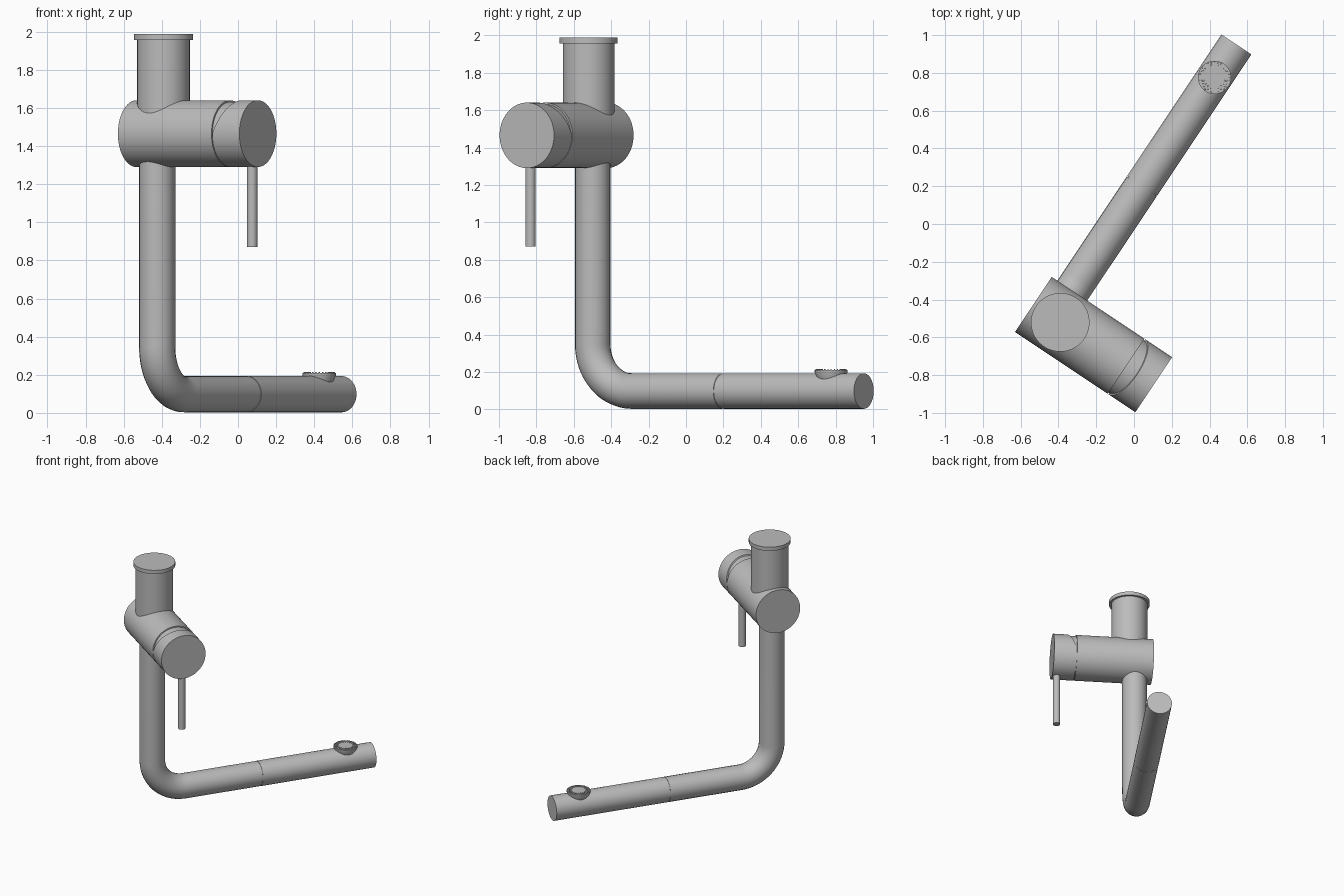
import bpy, bmesh, math
from mathutils import Vector

cube = bpy.data.objects.get("Cube")
if cube:
    bpy.data.objects.remove(cube)

metal = bpy.data.materials.new("brushed grey metal")
metal.use_nodes = True
grey = (0.5, 0.5, 0.5, 1)
metal.diffuse_color = grey
metal.node_tree.nodes["Principled BSDF"].inputs["Base Color"].default_value = grey

# Plan directions: U runs along the valve body, V along the spout
U = Vector((0.832, -0.555, 0))
V = Vector((0.555, 0.832, 0))
UP = Vector((0, 0, 1))
AXIS_V = -0.65      # everything in the valve lies on this line
PIPE_U = -0.076     # riser and spout lie on this line
BODY_Z = 1.465
PIPE_Z = 0.098
PIPE_R = 0.095


def place(u, v, z):
    return U * u + V * v + UP * z


def finish(ob):
    ob.data.materials.clear()
    ob.data.materials.append(metal)
    bpy.ops.object.select_all(action='DESELECT')
    ob.select_set(True)
    bpy.context.view_layer.objects.active = ob
    bpy.ops.object.shade_smooth_by_angle(angle=math.radians(35))


def add_mesh(name, bm):
    bmesh.ops.recalc_face_normals(bm, faces=bm.faces)
    mesh = bpy.data.meshes.new(name)
    bm.to_mesh(mesh)
    bm.free()
    ob = bpy.data.objects.new(name, mesh)
    bpy.context.collection.objects.link(ob)
    finish(ob)
    return ob


def turned(bm, origin, axis, profile, sides=64):
    """Capped solid of revolution; profile is (distance along axis, radius)."""
    rot = axis.to_track_quat('Z', 'Y')
    rings = []
    for d, r in profile:
        ring = []
        for i in range(sides):
            a = math.tau * i / sides
            p = Vector((r * math.cos(a), r * math.sin(a), d))
            ring.append(bm.verts.new(origin + rot @ p))
        rings.append(ring)
    for low, high in zip(rings, rings[1:]):
        for i in range(sides):
            j = (i + 1) % sides
            bm.faces.new((low[i], low[j], high[j], high[i]))
    bm.faces.new(rings[0][::-1])
    bm.faces.new(rings[-1])


def turned_part(name, origin, axis, profile, sides=64):
    bm = bmesh.new()
    turned(bm, origin, axis, profile, sides)
    return add_mesh(name, bm)


# Horizontal valve body with a recessed neck
body_axis = place(0, AXIS_V, BODY_Z)
turned_part("valve_body", body_axis, U, [(-0.207, 0.175), (0.383, 0.175)])
turned_part("valve_neck", body_axis, U, [(0.37, 0.166), (0.5, 0.166)])

# Handle cap, its upper half sliced back at a slant
bm = bmesh.new()
turned(bm, body_axis, U, [(0.388, 0.175), (0.559, 0.175)])
cut = bmesh.ops.bisect_plane(
    bm, geom=bm.verts[:] + bm.edges[:] + bm.faces[:],
    plane_co=place(0.388, AXIS_V, BODY_Z),
    plane_no=U * 0.175 - UP * 0.068, clear_inner=True)
rim = [e for e in bm.edges if e.is_boundary]
bmesh.ops.holes_fill(bm, edges=rim)
add_mesh("handle_cap", bm)

# Lever rod hanging from the cap
turned_part("lever", place(0.523, AXIS_V, 0), UP,
            [(0.87, 0.027), (1.35, 0.027)], 32)

# Mounting column and its flange
column = place(-0.036, AXIS_V, 0)
turned_part("mounting_column", column, UP, [(1.46, 0.138), (1.96, 0.138)])
turned_part("mounting_flange", column, UP, [(1.957, 0.155), (1.987, 0.155)])

# Riser bending into the first half of the spout
bend = 0.25
path = [place(PIPE_U, AXIS_V, 1.4)]
for i in range(17):
    a = math.pi / 2 * i / 16
    path.append(place(PIPE_U, AXIS_V + bend * (1 - math.cos(a)),
                      PIPE_Z + bend * (1 - math.sin(a))))
path.append(place(PIPE_U, 0.188, PIPE_Z))
curve = bpy.data.curves.new("riser_pipe", 'CURVE')
curve.dimensions = '3D'
curve.bevel_depth = PIPE_R
curve.bevel_resolution = 10
curve.use_fill_caps = True
spline = curve.splines.new('POLY')
spline.points.add(len(path) - 1)
for point, co in zip(spline.points, path):
    point.co = (*co, 1)
riser = bpy.data.objects.new("riser_pipe", curve)
bpy.context.collection.objects.link(riser)
bpy.ops.object.select_all(action='DESELECT')
riser.select_set(True)
bpy.context.view_layer.objects.active = riser
bpy.ops.object.convert(target='MESH')
finish(bpy.context.view_layer.objects.active)

# Second half of the spout, with a fine seam between the halves
spout = place(PIPE_U, 0, PIPE_Z)
turned_part("spout_seam", spout, V, [(0.17, 0.091), (0.21, 0.091)])
turned_part("spout_end", spout, V, [(0.192, PIPE_R), (1.092, PIPE_R)])

# Outlet: tapered collar with a short rim
outlet = place(PIPE_U, 0.882, 0)
turned_part("outlet_collar", outlet, UP,
            [(0.13, 0.055), (0.197, 0.088), (0.21, 0.088)], 48)

# Rings of small spray nubs on the outlet
bm = bmesh.new()
for radius, count in ((0.058, 20), (0.069, 24), (0.08, 28)):
    for i in range(count):
        a = math.tau * i / count
        spot = outlet + Vector((math.cos(a), math.sin(a), 0)) * radius
        turned(bm, spot, UP, [(0.205, 0.004), (0.215, 0.003)], 6)
add_mesh("spray_nubs", bm)
